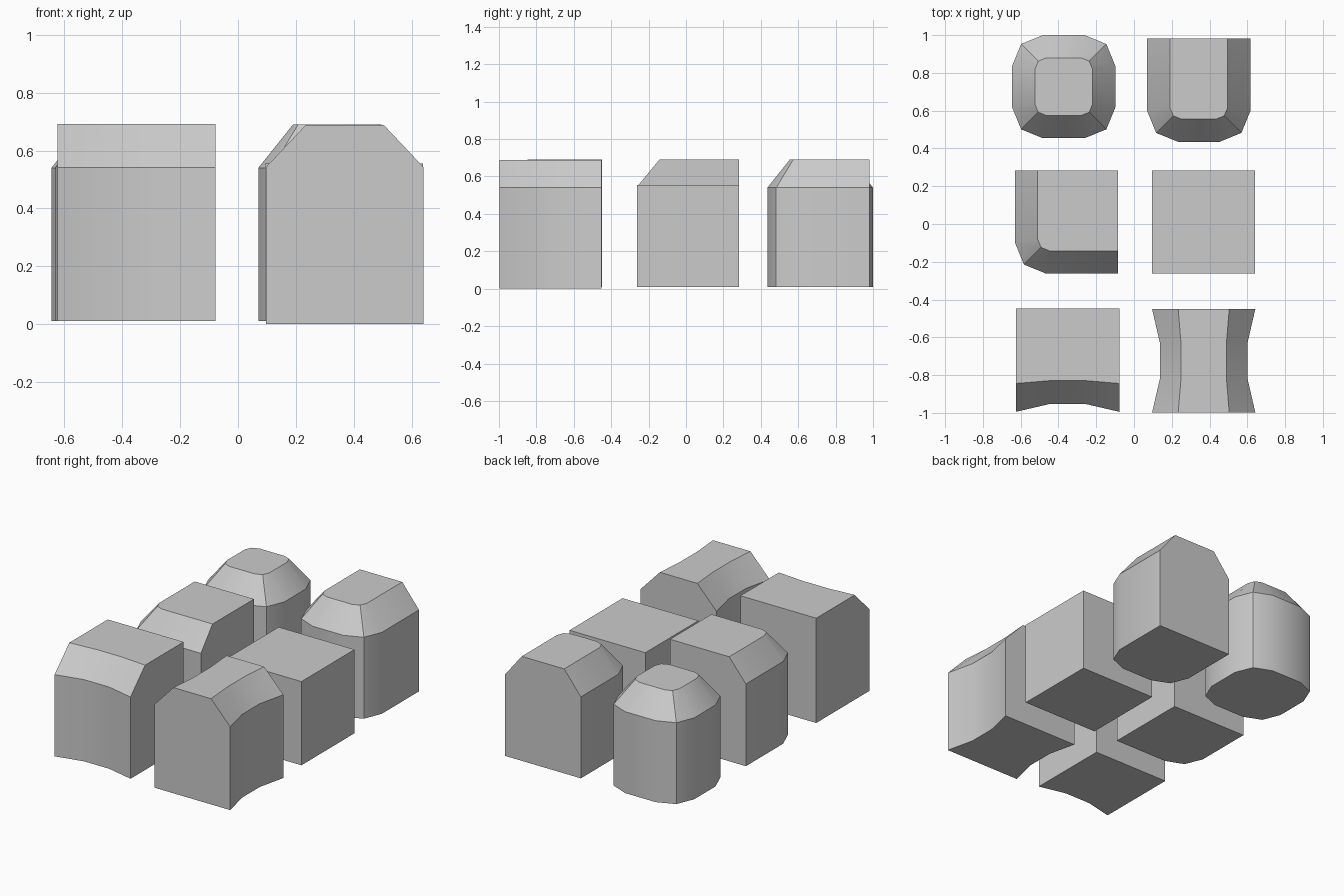
import bpy, bmesh, math
from mathutils import Vector

cube = bpy.data.objects.get("Cube")
if cube:
    bpy.data.objects.remove(cube)

grey = bpy.data.materials.new("plain grey")
grey.use_nodes = True
grey.diffuse_color = (0.6, 0.6, 0.6, 1)
grey.node_tree.nodes["Principled BSDF"].inputs["Base Color"].default_value = (0.6, 0.6, 0.6, 1)

HALF = 0.273                      # half the width of every block
SIDES = ["front", "right", "back", "left"]   # counter-clockwise, right is +x here


def outline(inset, rounded, bowed, cut, bow):
    """Square outline with chamfered corners and inward-bowed sides."""
    i = {s: inset if s in bowed or s in rounded else 0 for s in SIDES}
    x0, x1 = -HALF + i["left"], HALF - i["right"]
    y0, y1 = -HALF + i["front"], HALF - i["back"]
    corners = [Vector(c) for c in ((x0, y0), (x1, y0), (x1, y1), (x0, y1))]
    points = []
    for n, c in enumerate(corners):
        after = (corners[(n + 1) % 4] - c)
        before = (corners[n - 1] - c)
        a, b = after.normalized(), before.normalized()
        # a corner between two rounded sides gets a two-segment round
        if SIDES[n] in rounded and SIDES[n - 1] in rounded:
            points += [c + b * cut, c + (a + b) * cut * 0.29, c + a * cut]
        else:
            points.append(c)
        if SIDES[n] in bowed:
            inward = Vector((-a.y, a.x)) * bow
            points += [c + after / 3 + inward, c + after * 2 / 3 + inward]
    return points


def block(name, centre, z, rounded=(), bowed=(), inset=0.12):
    """Upright walls, then a sloped shoulder up to a smaller flat top."""
    low = outline(0, rounded, bowed, 0.163, 0.042)
    high = outline(inset, rounded, bowed, 0.062, 0.015)
    rings = [(low, z[0]), (low, z[1])]
    if len(z) > 2:
        rings.append((high, z[2]))
    bm = bmesh.new()
    loops = [[bm.verts.new((p.x, p.y, h)) for p in ring] for ring, h in rings]
    count = len(low)
    for a, b in zip(loops, loops[1:]):
        for k in range(count):
            m = (k + 1) % count
            bm.faces.new((a[k], a[m], b[m], b[k]))
    bm.faces.new(loops[0][::-1])
    bm.faces.new(loops[-1])
    mesh = bpy.data.meshes.new(name)
    bm.to_mesh(mesh)
    bm.free()
    mesh.materials.append(grey)
    ob = bpy.data.objects.new(name, mesh)
    ob.location = (*centre, 0)
    bpy.context.collection.objects.link(ob)
    bpy.ops.object.select_all(action="DESELECT")
    ob.select_set(True)
    bpy.context.view_layer.objects.active = ob
    bpy.ops.object.shade_smooth_by_angle(angle=math.radians(30))


# Back row: free-standing rounded block and rounded end block
block("round_island_block", (-0.372, 0.727), (0.01, 0.54, 0.69), rounded=SIDES)
block("rounded_end_block", (0.343, 0.708), (0.01, 0.54, 0.69), rounded=("left", "front", "right"))

# Middle row: outer corner block and plain filler block
block("outer_corner_block", (-0.357, 0.011), (0.01, 0.545, 0.69), rounded=("left", "front"))
block("plain_block", (0.367, 0.011), (0.01, 0.555))

# Front row: blocks with hollowed sides
block("single_hollow_block", (-0.351, -0.721), (0.01, 0.542, 0.692), bowed=("front",), inset=0.15)
block("double_hollow_block", (0.369, -0.724), (0, 0.542, 0.688), bowed=("left", "right"), inset=0.138)
